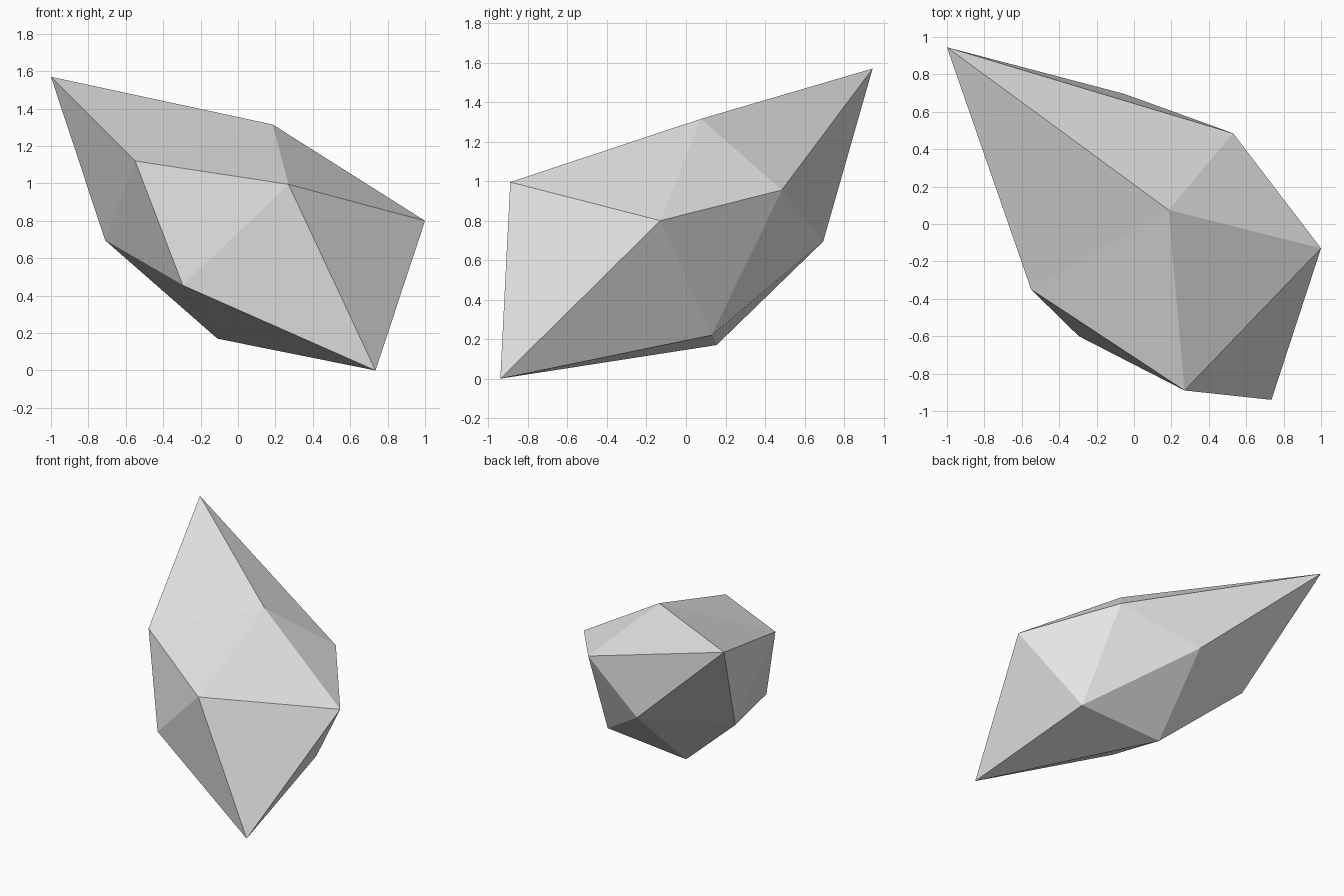
import bpy
import bmesh

cube = bpy.data.objects.get("Cube")
if cube:
    bpy.data.objects.remove(cube, do_unlink=True)

# Stone colour
stone = bpy.data.materials.new("light_grey_stone")
stone.use_nodes = True
grey = (0.8, 0.8, 0.8, 1.0)
stone.diffuse_color = grey
stone.node_tree.nodes["Principled BSDF"].inputs["Base Color"].default_value = grey

# Distorted twenty-sided rock: two tips joined by two staggered rings of five
high_tip = (-1.0, 0.945, 1.57)
low_tip = (0.735, -0.94, 0.0)
high_ring = [(-0.55, -0.35, 1.12), (0.185, 0.075, 1.315), (0.53, 0.485, 0.955),
             (-0.05, 0.695, 0.695), (-0.71, 0.39, 0.695)]
low_ring = [(-0.295, -0.6, 0.455), (0.27, -0.89, 0.995), (1.0, -0.13, 0.8),
            (0.605, 0.13, 0.22), (-0.11, 0.155, 0.17)]

bm = bmesh.new()
top = bm.verts.new(high_tip)
bottom = bm.verts.new(low_tip)
upper = [bm.verts.new(p) for p in high_ring]
lower = [bm.verts.new(p) for p in low_ring]

for i in range(5):
    j = (i + 1) % 5
    bm.faces.new((top, upper[i], upper[j]))
    bm.faces.new((upper[i], lower[i], lower[j]))
    bm.faces.new((upper[i], lower[j], upper[j]))
    bm.faces.new((bottom, lower[j], lower[i]))
bmesh.ops.recalc_face_normals(bm, faces=bm.faces)

mesh = bpy.data.meshes.new("rock")
bm.to_mesh(mesh)
bm.free()
mesh.materials.append(stone)
rock = bpy.data.objects.new("rock", mesh)
bpy.context.collection.objects.link(rock)
